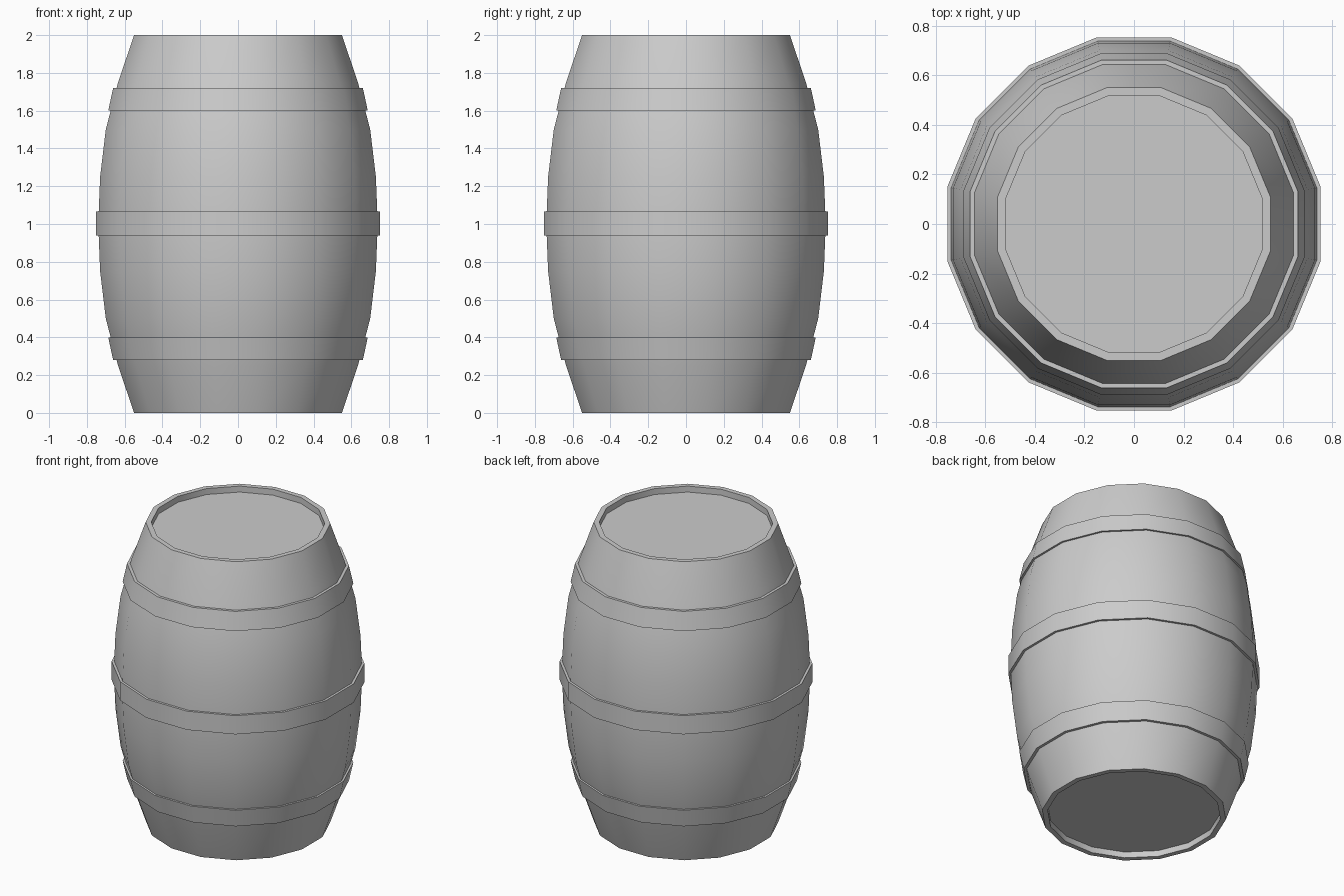
import bpy, bmesh, math

if "Cube" in bpy.data.objects:
    bpy.data.objects.remove(bpy.data.objects["Cube"])

SIDES = 16
FLAT = math.cos(math.pi / SIDES)  # profile widths are measured to the flats


def lathe(name, profile, closed=False):
    """Revolve (half width, z) points listed from bottom to top on the outside."""
    bm = bmesh.new()
    rings = []
    for w, z in profile:
        ring = []
        for i in range(SIDES):
            a = (i + 0.5) * 2 * math.pi / SIDES
            ring.append(bm.verts.new((w / FLAT * math.cos(a), w / FLAT * math.sin(a), z)))
        rings.append(ring)
    pairs = list(zip(rings, rings[1:]))
    if closed:
        pairs.append((rings[-1], rings[0]))
    for lo, hi in pairs:
        for i in range(SIDES):
            j = (i + 1) % SIDES
            bm.faces.new((lo[i], lo[j], hi[j], hi[i]))
    if not closed:
        bm.faces.new(rings[0][::-1])
        bm.faces.new(rings[-1])
    bmesh.ops.recalc_face_normals(bm, faces=bm.faces)
    mesh = bpy.data.meshes.new(name)
    bm.to_mesh(mesh)
    bm.free()
    obj = bpy.data.objects.new(name, mesh)
    bpy.context.collection.objects.link(obj)
    bpy.ops.object.select_all(action='DESELECT')
    obj.select_set(True)
    bpy.context.view_layer.objects.active = obj
    bpy.ops.object.shade_smooth_by_angle(angle=math.radians(30))
    return obj


# Barrel body: bulging staves with a recessed head at each end
upper = [(0.73, 1.25), (0.70, 1.5), (0.635, 1.75), (0.55, 2.0), (0.517, 2.0), (0.517, 1.96)]
lower = [(w, 2 - z) for w, z in reversed(upper)]
lathe("barrel_body", lower + [(0.74, 1.0)] + upper)

# Hoops: the outer ones taper with the staves
top_hoop = [(0.66, 1.6), (0.687, 1.6), (0.661, 1.72), (0.63, 1.72)]
lathe("top_hoop", top_hoop, closed=True)
lathe("bottom_hoop", [(w, 2 - z) for w, z in top_hoop], closed=True)
lathe("middle_hoop", [(0.725, 0.94), (0.753, 0.94), (0.753, 1.065), (0.725, 1.065)], closed=True)
